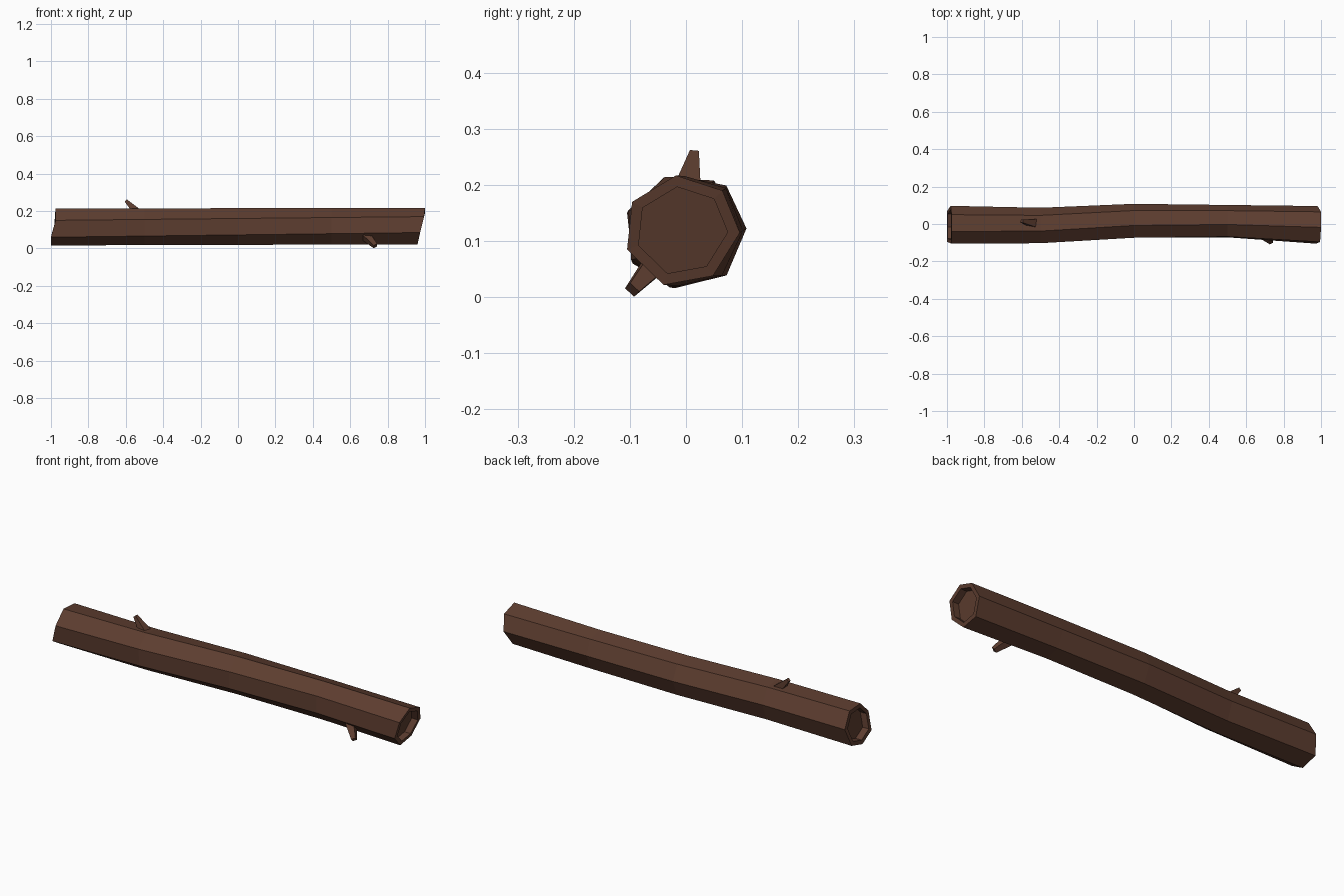
import bpy, bmesh
from mathutils import Vector

if "Cube" in bpy.data.objects:
    bpy.data.objects.remove(bpy.data.objects["Cube"])

bark = bpy.data.materials.new("dark brown bark")
bark.diffuse_color = (0.11, 0.047, 0.029, 1)
bark.use_nodes = True
bark.node_tree.nodes["Principled BSDF"].inputs["Base Color"].default_value = bark.diffuse_color

# seven-sided end profiles (y, z)
LEFT = [(-.04, .213), (.05, .208), (.097, .13), (.068, .04), (-.02, .016), (-.095, .06), (-.105, .15)]
RIGHT = [(-.018, .217), (.065, .19), (.096, .115), (.048, .038), (-.04, .022), (-.105, .085), (-.096, .17)]
# stations along the trunk: x, y shift, thickness in y
STATIONS = [(-1, 0, 1), (-.5, -.005, .95), (0, .019, .92), (.5, .018, .87), (1, 0, 1)]


def finish(bm, name):
    bmesh.ops.recalc_face_normals(bm, faces=bm.faces)
    me = bpy.data.meshes.new(name)
    bm.to_mesh(me)
    bm.free()
    me.materials.append(bark)
    ob = bpy.data.objects.new(name, me)
    bpy.context.collection.objects.link(ob)
    return ob


def clamp(v):
    return max(0, min(1, v))


def end_x(x, z):
    # ragged sawn ends lean slightly
    if x == -1:
        return -.975 - .025 * clamp((.15 - z) / .09)
    if x == 1:
        return 1 - .04 * clamp((.19 - z) / .16)
    return x


def bridge(bm, a, b):
    n = len(a)
    for i in range(n):
        bm.faces.new((a[i], a[(i + 1) % n], b[(i + 1) % n], b[i]))


# trunk with hollowed ends
bm = bmesh.new()
rings = []
for x, dy, s in STATIONS:
    t = (x + 1) / 2
    ring = []
    for (y0, z0), (y1, z1) in zip(LEFT, RIGHT):
        y, z = y0 + (y1 - y0) * t, z0 + (z1 - z0) * t
        ring.append(bm.verts.new((end_x(x, z), y * s + dy, z)))
    rings.append(ring)
for a, b in zip(rings, rings[1:]):
    bridge(bm, a, b)
for ring, inward in ((rings[0], 1), (rings[-1], -1)):
    c = sum((v.co for v in ring), Vector()) / len(ring)
    rim = [bm.verts.new(c + (v.co - c) * .79) for v in ring]
    floor = [bm.verts.new(v.co + Vector((.035 * inward, 0, 0))) for v in rim]
    bridge(bm, ring, rim)
    bridge(bm, rim, floor)
    bm.faces.new(floor)
finish(bm, "log_trunk")


# broken twig stubs: tapered four-sided pegs
def stub(name, base, tip, side, w0, w1):
    base, tip = Vector(base), Vector(tip)
    d = (tip - base).normalized()
    u = Vector(side)
    u = (u - d * u.dot(d)).normalized()
    v = d.cross(u)
    bm = bmesh.new()
    loops = [[bm.verts.new(p + (u * i + v * j) * w) for i, j in ((1, 1), (-1, 1), (-1, -1), (1, -1))]
             for p, w in ((base, w0), (tip, w1))]
    bridge(bm, *loops)
    bm.faces.new(loops[0])
    bm.faces.new(loops[1])
    finish(bm, name)


stub("upper_twig_stub", (-.535, .004, .19), (-.60, .015, .256), (0, 1, 0), .022, .008)
stub("lower_twig_stub", (.685, -.05, .065), (.735, -.096, .013), (0, 1, -1), .021, .011)
